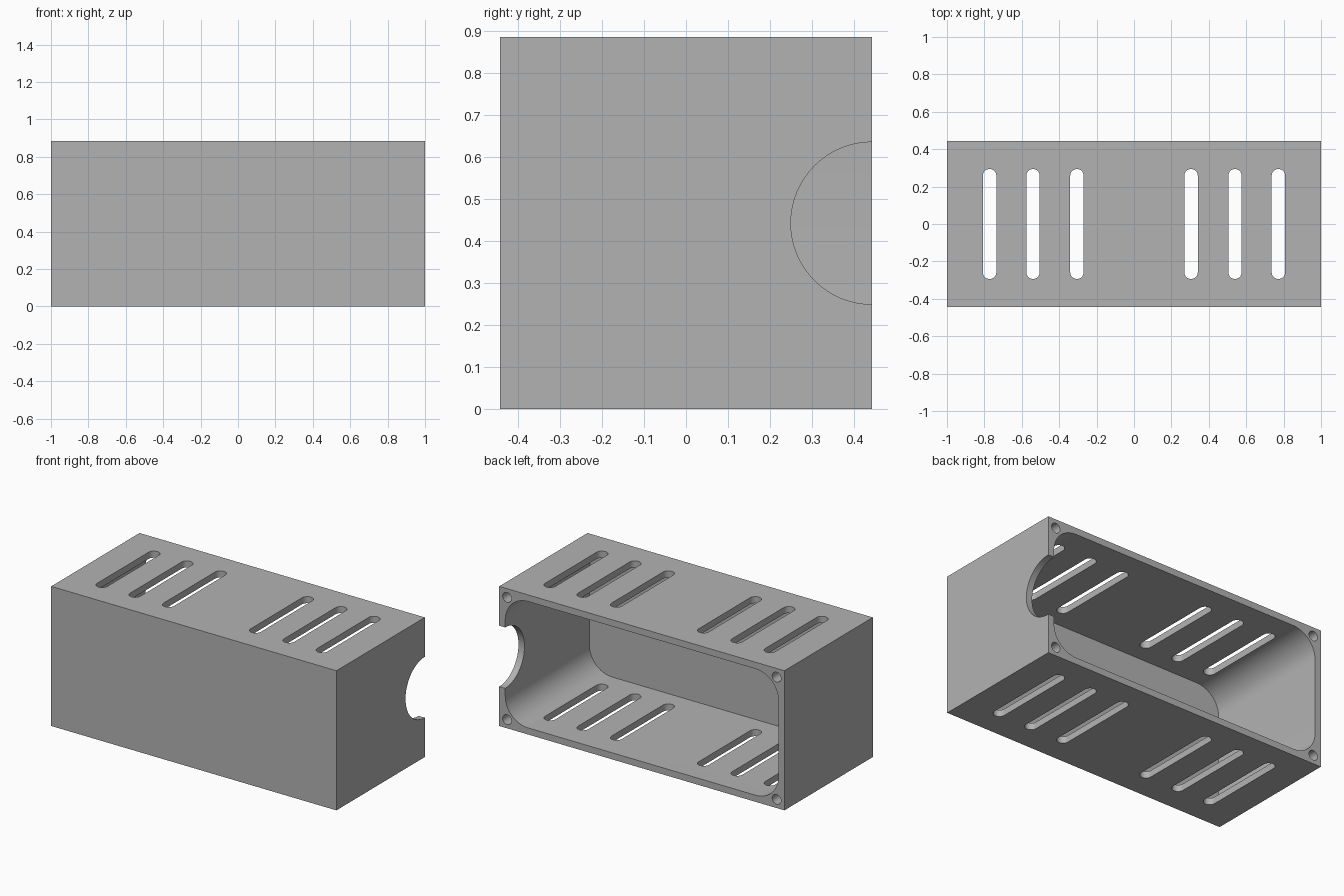
import bpy, bmesh
from math import cos, sin, pi
from mathutils import Vector

if "Cube" in bpy.data.objects:
    bpy.data.objects.remove(bpy.data.objects["Cube"], do_unlink=True)

LENGTH, SIDE, WALL = 2.0, 0.885, 0.042
HALF, MID = SIDE / 2, SIDE / 2

grey = bpy.data.materials.new("plain grey")
grey.use_nodes = True
grey.diffuse_color = (0.45, 0.45, 0.45, 1)
grey.node_tree.nodes["Principled BSDF"].inputs["Base Color"].default_value = grey.diffuse_color


def rounded(cu, cv, hu, hv, r, steps=12):
    """Rounded rectangle outline; a circle when both half sizes equal r."""
    pts = []
    for k, (su, sv) in enumerate([(1, 1), (-1, 1), (-1, -1), (1, -1)]):
        for i in range(steps + 1):
            a = (k + i / steps) * pi / 2
            p = Vector((cu + su * (hu - r) + r * cos(a), cv + sv * (hv - r) + r * sin(a)))
            if not pts or (p - pts[-1]).length > 1e-5:
                pts.append(p)
    if (pts[0] - pts[-1]).length < 1e-5:
        pts.pop()
    return pts


def prisms(name, outlines, axis, lo, hi):
    """Extrude each outline along an axis from lo to hi, all in one object."""
    place = {"x": lambda p, d: (d, p.x, p.y),
             "y": lambda p, d: (p.x, d, p.y),
             "z": lambda p, d: (p.x, p.y, d)}[axis]
    bm = bmesh.new()
    for pts in outlines:
        a = [bm.verts.new(place(p, lo)) for p in pts]
        b = [bm.verts.new(place(p, hi)) for p in pts]
        bm.faces.new(a)
        bm.faces.new(b)
        for i in range(len(pts)):
            j = (i + 1) % len(pts)
            bm.faces.new((a[i], a[j], b[j], b[i]))
    bmesh.ops.recalc_face_normals(bm, faces=bm.faces)
    mesh = bpy.data.meshes.new(name)
    bm.to_mesh(mesh)
    bm.free()
    mesh.materials.append(grey)
    obj = bpy.data.objects.new(name, mesh)
    bpy.context.collection.objects.link(obj)
    return obj


# Solid block of the housing
corners = [Vector((x, y)) for x, y in [(-1, -HALF), (1, -HALF), (1, HALF), (-1, HALF)]]
housing = prisms("housing", [corners], "z", 0, SIDE)

# Rounded cavity, open at the back
cavity = prisms("cavity_cutter",
                [rounded(0, MID, LENGTH / 2 - WALL, HALF - WALL, 0.16)],
                "y", -HALF + WALL, HALF + 0.1)

# Ventilation slots through top and bottom
slots = prisms("slot_cutter",
               [rounded(s * x, 0, 0.036, 0.294, 0.036, 8)
                for s in (-1, 1) for x in (0.305, 0.54, 0.772)],
               "z", -0.1, SIDE + 0.1)

# Half-round cable notch in one end wall
notch = prisms("notch_cutter", [rounded(HALF, MID, 0.193, 0.193, 0.193, 16)],
               "x", 0.85, 1.1)

# Screw holes in the four corners of the rim
inset = 0.055
holes = prisms("screw_hole_cutter",
               [rounded(s * (1 - inset), z, 0.031, 0.031, 0.031, 6)
                for s in (-1, 1) for z in (inset, SIDE - inset)],
               "y", HALF - 0.3, HALF + 0.1)

# Cut everything out of the block
bpy.ops.object.select_all(action="DESELECT")
housing.select_set(True)
bpy.context.view_layer.objects.active = housing
for cutter in (cavity, slots, notch, holes):
    cutter.hide_render = True
    mod = housing.modifiers.new(cutter.name, "BOOLEAN")
    mod.operation = "DIFFERENCE"
    mod.solver = "EXACT"
    mod.object = cutter
    bpy.ops.object.modifier_apply(modifier=mod.name)
    bpy.data.objects.remove(cutter, do_unlink=True)

bpy.ops.object.shade_smooth_by_angle(angle=pi / 6)
